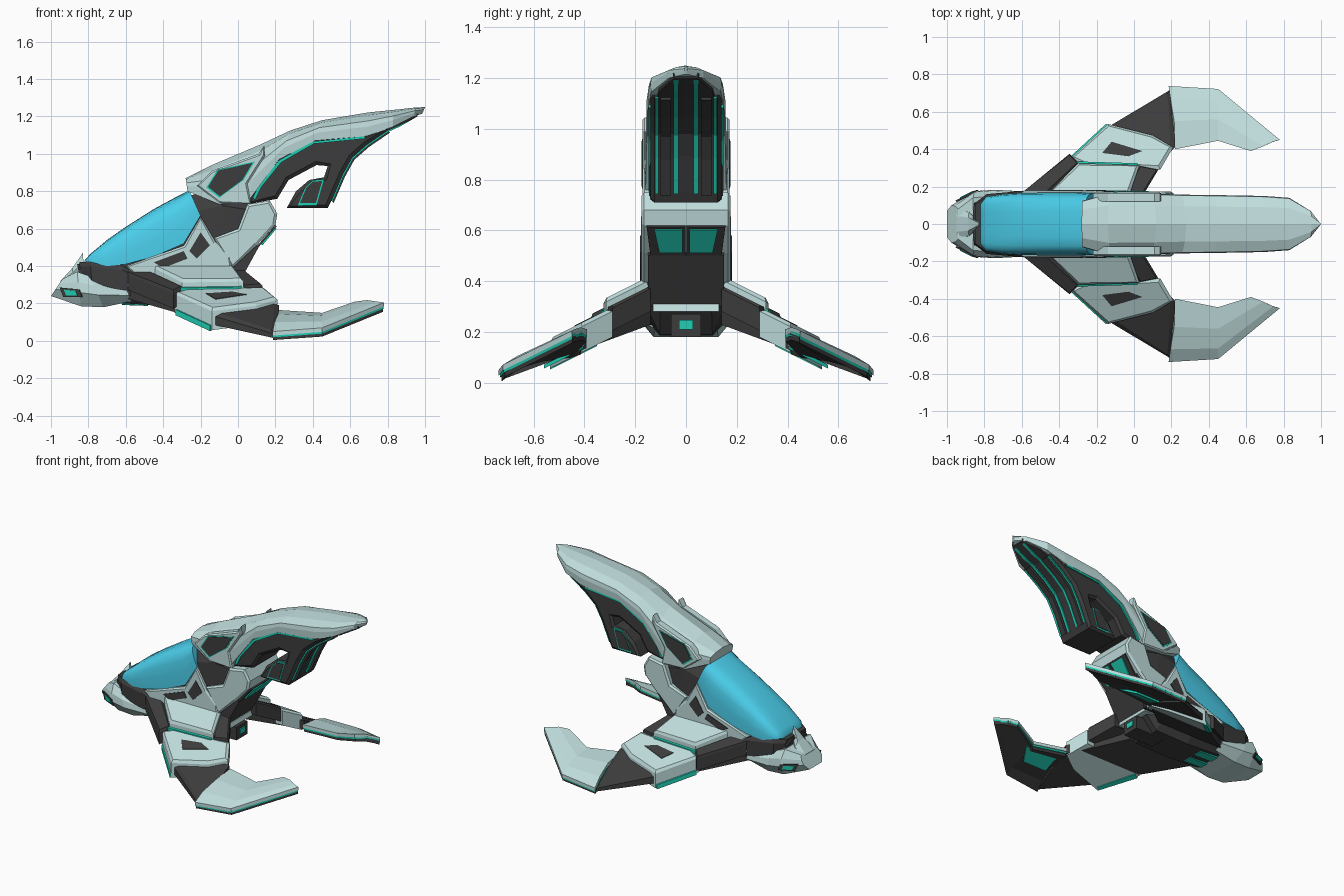
import bpy, bmesh, math
from mathutils import Vector as V

if "Cube" in bpy.data.objects:
    bpy.data.objects.remove(bpy.data.objects["Cube"])


def material(name, rgb):
    m = bpy.data.materials.new(name)
    m.diffuse_color = (*rgb, 1)
    m.use_nodes = True
    m.node_tree.nodes["Principled BSDF"].inputs["Base Color"].default_value = m.diffuse_color
    return m


PALE = material("pale_armour", (0.52, 0.71, 0.71))
DARK = material("dark_hull", (0.046, 0.046, 0.047))
TEAL = material("teal_glow", (0.015, 0.62, 0.46))
BLUE = material("blue_glass", (0.07, 0.62, 0.83))


def finish(name, bm, mat, mirror=False):
    me = bpy.data.meshes.new(name)
    bm.to_mesh(me)
    bm.free()
    ob = bpy.data.objects.new(name, me)
    bpy.context.collection.objects.link(ob)
    me.materials.append(mat)
    if mirror:
        mod = ob.modifiers.new("mirror", 'MIRROR')
        mod.use_axis = (False, True, False)
    return ob


def loft(name, rings, mat, mirror=False):
    bm = bmesh.new()
    rv = [[bm.verts.new(p) for p in r] for r in rings]
    n = len(rv[0])
    for a, b in zip(rv, rv[1:]):
        for i in range(n):
            j = (i + 1) % n
            bm.faces.new((a[i], a[j], b[j], b[i]))
    bm.faces.new(rv[0])
    bm.faces.new(rv[-1])
    bmesh.ops.recalc_face_normals(bm, faces=bm.faces)
    return finish(name, bm, mat, mirror)


def shell(name, stations, profile, mat):
    """Stations: x_top, z_top, x_bottom, z_bottom, half width. Profile: (drop, width) pairs."""
    rings = []
    for xt, zt, xb, zb, w in stations:
        half = [V((xt + (xb - xt) * t, w * k, zt + (zb - zt) * t)) for t, k in profile]
        rings.append(half + [V((p.x, -p.y, p.z)) for p in reversed(half) if p.y > 1e-6])
    return loft(name, rings, mat)


def prism(name, lo, hi, mat, inset=0, rise=0, open_base=False, mirror=True):
    bm = bmesh.new()
    a = [bm.verts.new(p) for p in lo]
    b = [bm.verts.new(p) for p in hi]
    base, top = bm.faces.new(a), bm.faces.new(b)
    for i in range(len(a)):
        j = (i + 1) % len(a)
        bm.faces.new((a[i], a[j], b[j], b[i]))
    bmesh.ops.recalc_face_normals(bm, faces=bm.faces)
    if inset:
        bmesh.ops.inset_region(bm, faces=[top], thickness=inset, depth=rise)
    if open_base:
        bmesh.ops.delete(bm, geom=[base], context='FACES_ONLY')
    return finish(name, bm, mat, mirror)


def block(name, xz, w, mat, inset=0, rise=0):
    """Side outline filled across the centre line."""
    return prism(name, [(x, 0, z) for x, z in xz], [(x, w, z) for x, z in xz], mat, inset, rise, True)


def side(name, xz, y0, y1, mat, inset=0, rise=0):
    """Plate on both flanks."""
    return prism(name, [(x, y0, z) for x, z in xz], [(x, y1, z) for x, z in xz], mat, inset, rise)


def wing_z(y):
    return 0.42 - 0.5 * y


def slab(name, xy, up, down, mat, inset=0, rise=0):
    """Plate on the sloping wing plane; down=None follows the tapering wing thickness."""
    lo = [(x, y, wing_z(y) - (0.14 - 0.13 * y if down is None else down)) for x, y in xy]
    return prism(name, lo, [(x, y, wing_z(y) + up) for x, y in xy], mat, inset, rise)


def ribbon(name, xz, y0, y1, t, mat):
    """Thin glowing strip along a side path."""
    return loft(name, [[(x - t, y0, z + t), (x - t, y1, z + t), (x + t, y1, z - t), (x + t, y0, z - t)]
                       for x, z in xz], mat, True)


def scaled(pts, k):
    c = [sum(q) / len(pts) for q in zip(*pts)]
    return [tuple(m + (v - m) * k for v, m in zip(p, c)) for p in pts]


# Central hull and canopy
shell("hull_core", [(-.86, .41, -.82, .22, .12), (-.62, .41, -.6, .2, .16), (-.4, .55, -.35, .185, .16),
                    (-.25, .78, -.1, .19, .16), (-.1, .80, -.01, .29, .155), (.07, .75, .0, .42, .14)],
      [(0, .6), (.15, .95), (.5, 1), (.8, 1), (1, .65)], DARK)
shell("cockpit_collar", [(-.85, .42, -.83, .3, .115), (-.79, .425, -.78, .29, .16), (-.62, .405, -.6, .27, .175),
                         (-.56, .37, -.56, .28, .176)], [(0, .9), (.2, 1), (1, 1)], DARK)
canopy = shell("canopy", [(-.82, .43, -.82, .41, .11), (-.79, .465, -.79, .405, .145), (-.7, .54, -.7, .40, .16),
                          (-.6, .61, -.6, .41, .166), (-.45, .705, -.45, .45, .168), (-.33, .77, -.29, .52, .168),
                          (-.26, .805, -.2, .67, .165)],
               [(0, 0), (.01, .4), (.05, .7), (.15, .87), (.35, .96), (.65, 1), (1, 1)], BLUE)
for p in canopy.data.polygons:
    p.use_smooth = len(p.vertices) == 4
bpy.context.view_layer.objects.active = canopy
canopy.select_set(True)
bpy.ops.object.shade_smooth_by_angle(angle=math.radians(45))

# Nose with brow spike and side lamps
shell("nose", [(-.94, .33, -1, .24, .10), (-.86, .37, -.84, .185, .176), (-.79, .345, -.72, .18, .183),
               (-.6, .29, -.57, .212, .174)], [(0, .8), (.3, .97), (.6, 1), (1, .7)], PALE)
shell("nose_spike", [(-.95, .32, -.95, .3, .085), (-.885, .39, -.88, .33, .07), (-.83, .47, -.82, .35, .012)],
      [(0, .5), (.4, .9), (1, 1)], PALE)
lamp = [(-.95, .118, .285), (-.845, .172, .275), (-.83, .174, .235), (-.93, .128, .235)]
for nm, k, d, m in (("nose_lamp_frame", 1, .008, DARK), ("nose_lamp", .6, .012, TEAL)):
    pts = scaled(lamp, k)
    prism(nm, pts, [(x - d * .5, y + d, z) for x, y, z in pts], m)

# Flank sills with dark windows
side("flank_sill", [(-.6, .29), (-.57, .37), (-.6, .40), (-.29, .51), (-.2, .665), (-.12, .53), (-.04, .45),
                    (-.03, .36), (-.3, .34), (-.5, .27)], .13, .17, PALE, .012, .008)
for i, win in enumerate([[(-.45, .42), (-.29, .48), (-.27, .44), (-.4, .39)],
                         [(-.26, .48), (-.2, .58), (-.15, .51), (-.22, .44)]]):
    side(f"flank_window_{i}", win, .17, .182, DARK)

# Rear thruster housing with paired glowing windows
block("thruster_housing", [(.05, .73), (.17, .75), (.21, .68), (.2, .62), (.1, .51), (-.03, .39), (-.13, .55),
                           (0, .6)], .165, PALE, .015, .01)
prism("thruster_frame", [(.2, .001, .62), (.2, .155, .62), (.1, .14, .505), (.1, .001, .505)],
      [(.207, .001, .613), (.207, .155, .613), (.107, .14, .498), (.107, .001, .498)], DARK)
prism("thruster_window", [(.195, .014, .61), (.195, .125, .61), (.12, .105, .52), (.12, .014, .52)],
      [(.206, .014, .601), (.206, .125, .601), (.131, .105, .511), (.131, .014, .511)], TEAL)
block("thruster_underside", [(.1, .515), (.11, .5), (0, .3), (-.04, .3), (-.06, .45)], .15, DARK)

# Tail: pale curved shell above, dark hooked frame below
shell("tail_shell", [(-.28, .87, -.27, .80, .125), (-.14, .94, -.1, .73, .168), (.12, 1.05, .05, .74, .163),
                     (.28, 1.125, .22, .97, .157), (.45, 1.18, .41, 1.07, .155), (.7, 1.222, .69, 1.095, .15),
                     (.83, 1.235, .83, 1.145, .14), (.95, 1.248, .94, 1.20, .07), (1, 1.25, .985, 1.215, .006)],
      [(0, 0), (.12, .6), (.36, .97), (.6, 1), (1, .98)], PALE)
shoulder = [(-.22, .83), (-.14, .91), (.11, 1.0), (.14, 1.045), (.145, .99), (.05, .84), (.07, .73), (-.1, .735)]
side("shoulder_plate", shoulder, .12, .163, PALE, .01, .008)
pane = [(-.17, .82), (-.11, .915), (.09, .96), (.03, .86), (-.10, .765)]
side("shoulder_window_rim", pane, .16, .173, TEAL)
side("shoulder_window", scaled(pane, .92), .16, .176, DARK)
rear_edge = [(.8, 1.125), (.69, 1.05), (.61, .98), (.56, .89), (.5, .75)]
block("tail_hook_frame", [(.05, .73), (.1, .84), (.22, .98), (.4, 1.085), (.69, 1.11), (.8, 1.15)] + rear_edge +
      [(.48, .71), (.26, .71), (.31, .80), (.38, .86), (.46, .875), (.48, .935), (.42, .94), (.27, .86),
       (.21, .76)], .125, DARK, .02, .014)
shell("tail_tip_lining", [(.78, 1.17, .78, 1.115, .125), (.86, 1.19, .86, 1.15, .115), (.96, 1.22, .96, 1.2, .05)],
      [(0, 1), (1, .9)], DARK)
glow_edge = [(.94, 1.198), (.86, 1.152)] + rear_edge
ribbon("spine_glow_inner", glow_edge, .03, .05, .006, TEAL)
ribbon("spine_glow_outer", rear_edge, .108, .122, .006, TEAL)
ribbon("spine_rib", rear_edge, .06, .1, .012, DARK)
ribbon("tail_seam_glow", [(.085, .76), (.12, .83), (.225, .96), (.4, 1.06), (.68, 1.088)], .12, .148, .006, TEAL)
hook = [(.32, .725), (.36, .82), (.40, .86), (.46, .865), (.42, .725)]
side("hook_glow", hook, .12, .141, TEAL)
side("hook_pad", scaled(hook, .85), .12, .145, DARK)

# Belly engine and vents
block("belly_engine", [(-.2, .18), (.03, .18), (.03, .27), (-.2, .27)], .06, DARK)
block("belly_engine_glow", [(.02, .21), (.037, .21), (.037, .247), (.02, .247)], .028, TEAL)
block("belly_band", [(-.05, .28), (.02, .28), (.01, .31), (-.05, .31)], .13, PALE)
prism("belly_vent", [(-.62, .02, .21), (-.62, .09, .21), (-.48, .09, .21), (-.48, .02, .21)],
      [(-.62, .02, .192), (-.62, .08, .194), (-.48, .08, .187), (-.48, .02, .187)], TEAL)

# Swept wings: dark spar, armour plates, glowing seams
slab("wing_spar", [(-.6, .14), (-.3, .37), (-.17, .5), (.19, .715), (.22, .55), (.22, .41), (.07, .28),
                   (-.08, .14)], -.025, None, DARK, .03, .012)
slab("wing_leading_edge", [(-.62, .15), (-.47, .15), (-.29, .32), (-.345, .375)], .02, .06, DARK, .015, .015)
slab("wing_inner_plate", [(-.48, .14), (-.3, .325), (.03, .315), (-.03, .14)], .055, .03, PALE, .02, .014)
slab("wing_trailing_bar", [(-.06, .14), (.04, .14), (.13, .29), (.03, .31)], .02, .07, DARK, .01, .01)
slab("wing_seam_glow", [(-.31, .31), (-.32, .335), (.02, .325), (.02, .31)], .03, .0, TEAL)
mid = [(-.34, .35), (-.14, .535), (.1, .475), (.21, .41), (.14, .29), (-.27, .31)]
slab("wing_mid_plate", mid, .006, .095, PALE, .02, .014)
slab("wing_mid_glow", [(-.335, .365), (-.15, .535), (-.13, .52), (-.3, .35)], -.07, .1, TEAL)
slab("wing_mid_window", [(-.17, .38), (-.12, .44), (.045, .39), (-.03, .362)], .025, .0, DARK)


# Wing claws: ridged pale blade, glow layer, dark underside
def claw(name, top, bottom, k, mat):
    spine = [((.185, .738, .05), (.195, .67, .10), (.215, .55, .145), (.22, .40, .165)),
             ((.45, .722, .07), (.45, .665, .105), (.45, .56, .135), (.45, .445, .15)),
             ((.78, .45, .205), (.745, .44, .21), (.69, .415, .218), (.625, .39, .21))]
    rings = []
    for st in spine:
        st = scaled(st, k)
        rings.append([(x, y, z - top) for x, y, z in st] + [(x, y, z - bottom) for x, y, z in reversed(st)])
    return loft(name, rings, mat, True)


claw("claw_blade", 0, .022, 1, PALE)
claw("claw_glow", .015, .033, .97, TEAL)
claw("claw_underside", .025, .05, .93, DARK)
slab("claw_inner_glow", [(.25, .43), (.44, .47), (.5, .46), (.44, .56), (.26, .56)], -.07, .095 - .01, TEAL)
